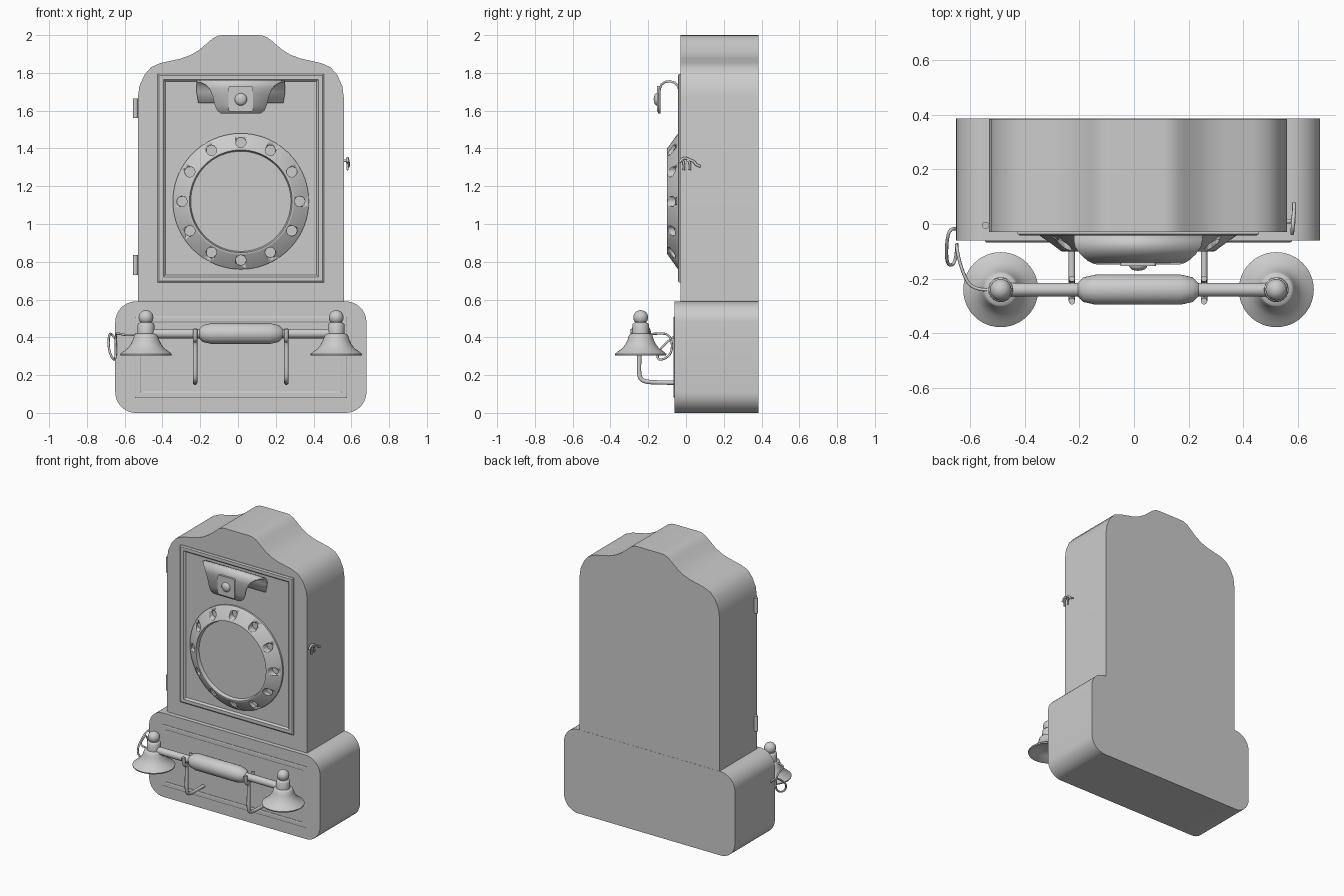
import bpy, bmesh, math
from mathutils import Matrix, Vector

if "Cube" in bpy.data.objects:
    bpy.data.objects.remove(bpy.data.objects["Cube"])

GREY = (0.6, 0.6, 0.6, 1)
mat = bpy.data.materials.new("plain_grey")
mat.use_nodes = True
mat.diffuse_color = GREY
mat.node_tree.nodes["Principled BSDF"].inputs["Base Color"].default_value = GREY
CX = 0.015                                   # symmetry line of the cabinet
TO_FRONT = Matrix.Rotation(math.pi / 2, 4, 'X')     # local z -> -y
TO_SIDE = Matrix.Rotation(math.pi / 2, 4, 'Y')      # local z -> +x


def activate(obj):
    bpy.ops.object.select_all(action='DESELECT')
    obj.select_set(True)
    bpy.context.view_layer.objects.active = obj


def finish(bm, name, angle=35):
    bmesh.ops.remove_doubles(bm, verts=bm.verts, dist=1e-5)
    bmesh.ops.recalc_face_normals(bm, faces=bm.faces)
    mesh = bpy.data.meshes.new(name)
    bm.to_mesh(mesh)
    bm.free()
    mesh.materials.append(mat)
    obj = bpy.data.objects.new(name, mesh)
    bpy.context.collection.objects.link(obj)
    activate(obj)
    bpy.ops.object.shade_smooth_by_angle(angle=math.radians(angle))
    return obj


def apply(obj, kind, **settings):
    mod = obj.modifiers.new(kind.title(), kind)
    for key, value in settings.items():
        setattr(mod, key, value)
    activate(obj)
    bpy.ops.object.modifier_apply(modifier=mod.name)


def prism(name, outline, y0, y1):
    """Extrude an x-z outline from y0 to y1."""
    bm = bmesh.new()
    face = bm.faces.new([bm.verts.new((x, y0, z)) for x, z in outline])
    new = bmesh.ops.extrude_face_region(bm, geom=[face])["geom"]
    verts = [v for v in new if isinstance(v, bmesh.types.BMVert)]
    bmesh.ops.translate(bm, verts=verts, vec=(0, y1 - y0, 0))
    return finish(bm, name)


def rounded_rect(cx, cz, w, h, r, steps=10):
    pts = []
    for k, (sx, sz) in enumerate([(1, 1), (-1, 1), (-1, -1), (1, -1)]):
        for i in range(steps + 1):
            a = math.pi / 2 * (k + i / steps)
            pts.append((cx + sx * (w / 2 - r) + r * math.cos(a),
                        cz + sz * (h / 2 - r) + r * math.sin(a)))
    return pts


def lathe(name, profile, place, seg=48, angle=35):
    """Spin (radius, height) points around local z, then place the result."""
    bm = bmesh.new()
    verts = [bm.verts.new((r, 0, h)) for r, h in profile]
    edges = [bm.edges.new(pair) for pair in zip(verts, verts[1:])]
    bmesh.ops.spin(bm, geom=verts + edges, axis=(0, 0, 1), cent=(0, 0, 0),
                   angle=2 * math.pi, steps=seg)
    bm.transform(place)
    return finish(bm, name, angle)


def tube(name, points, radius):
    """Smooth round wire through a control path."""
    curve = bpy.data.curves.new(name, 'CURVE')
    curve.dimensions = '3D'
    curve.bevel_depth, curve.bevel_resolution = radius, 3
    curve.use_fill_caps = True
    spline = curve.splines.new('NURBS')
    spline.points.add(len(points) - 1)
    for p, co in zip(spline.points, points):
        p.co = (*co, 1)
    spline.use_endpoint_u, spline.order_u, spline.resolution_u = True, 3, 8
    curve.materials.append(mat)
    obj = bpy.data.objects.new(name, curve)
    bpy.context.collection.objects.link(obj)
    activate(obj)
    bpy.ops.object.convert(target='MESH')
    bpy.ops.object.shade_smooth_by_angle(angle=math.radians(40))


def frame(name, x0, x1, z0, z1, profile):
    """Mitred rectangular moulding from (inset, y) profile points."""
    bm = bmesh.new()
    rings = [[bm.verts.new(c) for c in ((x0 + d, y, z0 + d), (x1 - d, y, z0 + d),
                                        (x1 - d, y, z1 - d), (x0 + d, y, z1 - d))]
             for d, y in profile]
    for a, b in zip(rings, rings[1:]):
        for i in range(4):
            j = (i + 1) % 4
            bm.faces.new((a[i], a[j], b[j], b[i]))
    finish(bm, name, 25)


# Cabinet: rounded base and crowned upper case
prism("base_box", rounded_rect(CX, 0.295, 1.33, 0.59, 0.11), -0.06, 0.385)
half = [(-.545, .5), (-.545, 1.67), (-.537, 1.73), (-.51, 1.79), (-.475, 1.83),
        (-.425, 1.852), (-.32, 1.875), (-.265, 1.895), (-.22, 1.922),
        (-.17, 1.964), (-.145, 1.985), (-.115, 1.998), (-.09, 2.0)]
prism("upper_case", [(CX + x, z) for x, z in half]
      + [(CX - x, z) for x, z in reversed(half)], -0.03, 0.384)

# Mouldings
frame("door_moulding", -.425, .456, .69, 1.795,
      [(0, -.028), (0, -.036), (.008, -.042), (.03, -.042), (.036, -.036), (.042, -.028)])
frame("base_moulding", -.545, .577, .08, .51,
      [(0, -.058), (0, -.064), (.005, -.067), (.027, -.067), (.032, -.064), (.032, -.058)])

# Dial ring with twelve finger holes
dial_place = Matrix.Translation((CX, -.03, 1.12)) @ TO_FRONT
dial = lathe("dial", [(0, -.005), (.36, -.005), (.36, .012), (.283, .068), (.278, .07),
                      (.272, .07), (.265, .045), (0, .045)], dial_place, 72)
cut = bmesh.new()
for i in range(12):
    a = math.tau * i / 12
    spot = Vector((.312 * math.sin(a), .312 * math.cos(a), .07))
    bmesh.ops.create_cone(cut, cap_ends=True, segments=24, radius1=.027, radius2=.027,
                          depth=.11, matrix=dial_place @ Matrix.Translation(spot))
cutter = finish(cut, "hole_cutter")
cutter.hide_render = True
apply(dial, 'BOOLEAN', object=cutter, operation='DIFFERENCE', solver='EXACT')
bpy.data.objects.remove(cutter)

# Bent sheet bracket: (y, z, half width) down the strip
strip = [(-.034, 1.64, .225), (-.034, 1.70, .235), (-.042, 1.73, .235), (-.06, 1.748, .235),
         (-.085, 1.756, .23), (-.11, 1.752, .21), (-.13, 1.738, .185), (-.139, 1.715, .165),
         (-.142, 1.68, .15), (-.142, 1.63, .138), (-.142, 1.60, .125), (-.142, 1.585, .105)]
bm = bmesh.new()
rows = [[bm.verts.new((CX + s * w, y, z)) for s in (-1, 1)] for y, z, w in strip]
for a, b in zip(rows, rows[1:]):
    bm.faces.new((a[0], a[1], b[1], b[0]))
bracket = finish(bm, "bracket_sheet")
apply(bracket, 'SOLIDIFY', thickness=.012, offset=0)
prism("bracket_plate", rounded_rect(CX, 1.663, .13, .135, .012, 4), -.154, -.14)
lathe("bracket_rivet", [(0, 0), (.033, 0), (.032, .008), (.024, .016), (.012, .02), (0, .021)],
      Matrix.Translation((CX, -.15, 1.66)) @ TO_FRONT, 24, 60)

# Hinges on one side
for name, z in (("upper", 1.56), ("lower", .73)):
    lathe(name + "_hinge", [(0, 0), (.013, 0), (.013, .105), (0, .105)],
          Matrix.Translation((-.543, -.005, z)), 20)

# Wire latch on the other side
tube("latch_arm", [(.578, -.035, 1.325), (.58, -.015, 1.355), (.582, .02, 1.34),
                   (.585, .045, 1.33), (.585, .055, 1.31), (.585, .078, 1.305)], .007)
for i, y in enumerate((-.02, .012)):
    tube(f"latch_prong_{i + 1}", [(.578, y, 1.34), (.58, y + .012, 1.325),
                                  (.58, y + .008, 1.285)], .006)
tube("latch_pin", [(.55, .01, 1.335), (.565, .01, 1.335), (.59, .01, 1.335)], .008)

# Receiver bar and thick grip
RY, RZ = -.24, .42
bar = [(0, -.47), (.025, -.47), (.025, -.22), (.045, -.2), (.055, -.155)]
lathe("receiver_bar", bar + [(r, -h) for r, h in reversed(bar)],
      Matrix.Translation((CX, RY, RZ)) @ TO_SIDE, 32)

# Hollow bell ends with ball tops
bell = [(0, .34), (.04, .345), (.075, .33), (.125, .306), (.135, .304), (.137, .312),
        (.122, .324), (.097, .342), (.08, .365), (.068, .39), (.062, .412), (.058, .416),
        (.045, .42), (.044, .468), (.04, .474), (.03, .478)]
ball = [(.039 * math.cos(a), .505 + .039 * math.sin(a))
        for a in (math.radians(d) for d in range(-40, 91, 13))]
for side, x in (("right", -.487), ("left", .52)):
    lathe(side + "_bell", bell + ball + [(0, .544)], Matrix.Translation((x, RY, 0)))

# Forked cradle hooks
for side, x in (("right", -.227), ("left", .256)):
    tube(side + "_cradle_hook", [(x, -.03, .16), (x, -.13, .16), (x, -.23, .165), (x, -.25, .2),
                                 (x, -.247, .3), (x, -.245, .385), (x, -.28, .385),
                                 (x, -.282, .445)], .012)
    tube(side + "_cradle_prong", [(x, -.245, .385), (x, -.205, .385), (x, -.2, .445)], .011)

# Looped cord from one bell to the base
tube("cord", [(-.52, -.24, .415), (-.59, -.245, .41), (-.63, -.17, .42), (-.65, -.08, .42),
              (-.645, -.07, .31), (-.655, -.15, .27), (-.685, -.15, .33), (-.685, -.06, .41),
              (-.67, -.01, .425), (-.64, -.02, .38)], .006)
